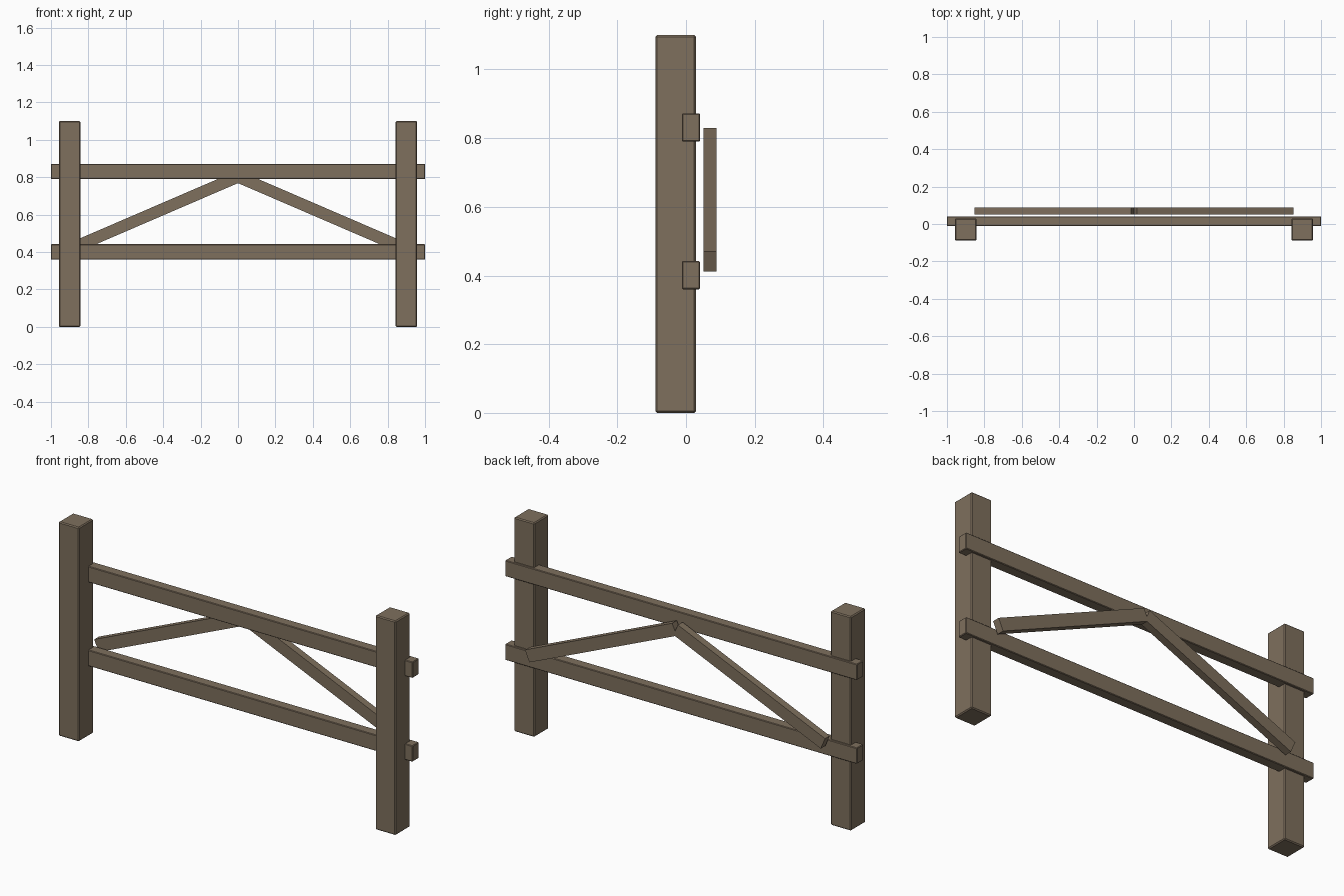
import bpy
import math

if "Cube" in bpy.data.objects:
    bpy.data.objects.remove(bpy.data.objects["Cube"])

wood = bpy.data.materials.new("weathered_wood")
wood.diffuse_color = (0.21, 0.16, 0.11, 1)
wood.use_nodes = True
wood.node_tree.nodes["Principled BSDF"].inputs["Base Color"].default_value = wood.diffuse_color


def beam(name, centre, size, tilt=0.0, bevel=0.0):
    """Rectangular timber, optionally tilted about y and chamfered."""
    bpy.ops.mesh.primitive_cube_add(size=1, location=centre)
    ob = bpy.context.object
    ob.name = name
    ob.scale = size
    bpy.ops.object.transform_apply(location=False, rotation=False, scale=True)
    ob.rotation_euler.y = tilt
    ob.data.materials.append(wood)
    if bevel:
        mod = ob.modifiers.new("chamfer", "BEVEL")
        mod.width = bevel
        mod.segments = 1
    return ob


# Two upright posts and the two braces that meet under the top rail
for side, s in (("left", -1), ("right", 1)):
    beam(side + "_post", (s * 0.9, -0.03, 0.55), (0.116, 0.118, 1.1), bevel=0.005)
    beam(side + "_brace", (s * 0.422, 0.07, 0.621), (0.911, 0.038, 0.063),
         tilt=s * math.radians(23.3))

# Horizontal rails let into the back of the posts
for name, z in (("lower_rail", 0.401), ("upper_rail", 0.831)):
    beam(name, (0, 0.0145, z), (2.0, 0.053, 0.082), bevel=0.003)
